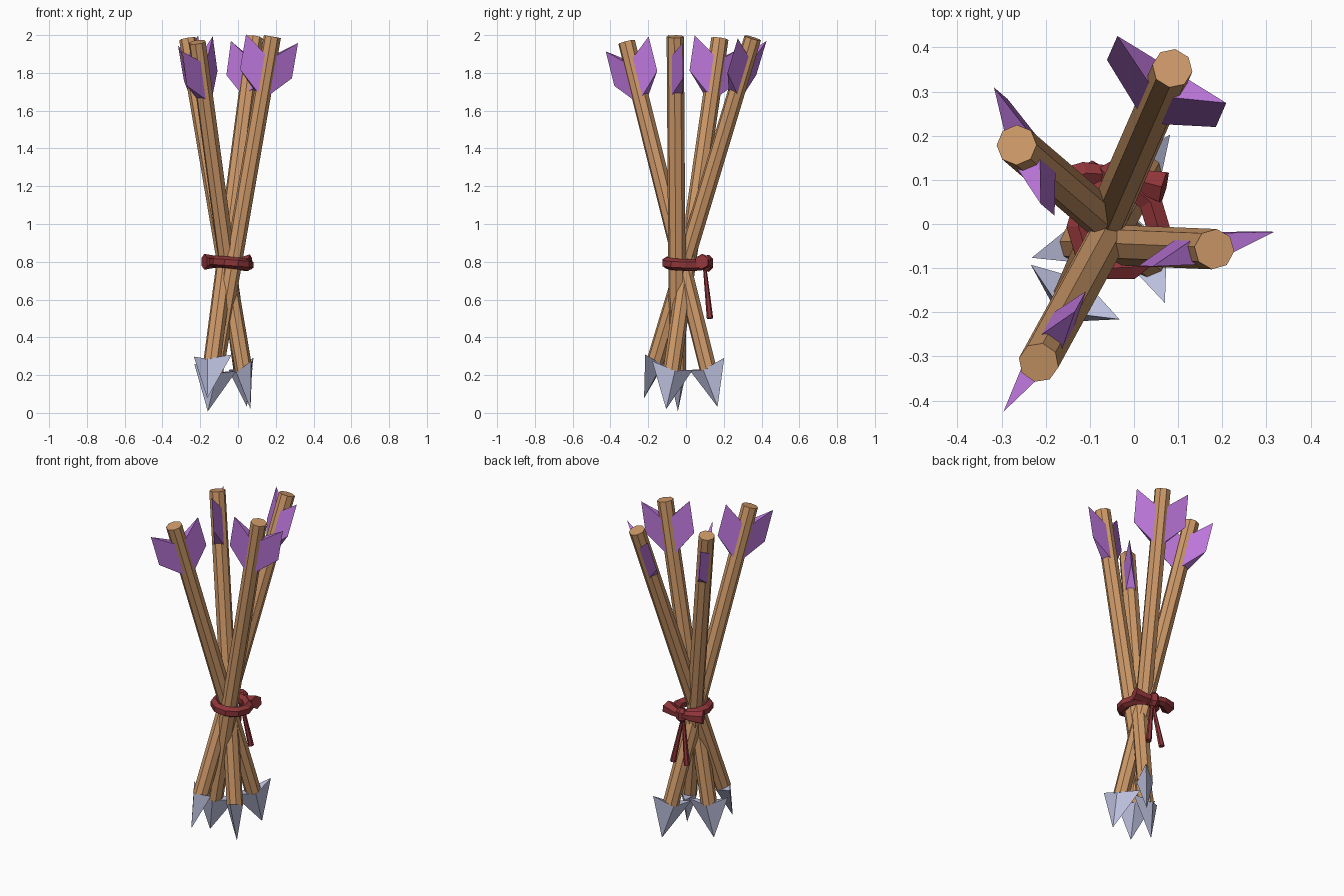
import bpy, math
from mathutils import Vector, Matrix

if "Cube" in bpy.data.objects:
    bpy.data.objects.remove(bpy.data.objects["Cube"])


def material(name, rgb):
    m = bpy.data.materials.new(name)
    m.diffuse_color = (*rgb, 1)
    m.use_nodes = True
    m.node_tree.nodes["Principled BSDF"].inputs["Base Color"].default_value = m.diffuse_color
    return m


WOOD = material("wood", (0.62, 0.32, 0.14))
PURPLE = material("purple_feather", (0.50, 0.18, 0.70))
STEEL = material("steel", (0.50, 0.52, 0.72))
RED = material("red_cord", (0.27, 0.035, 0.04))


def make(name, verts, faces, mat, matrix=Matrix()):
    me = bpy.data.meshes.new(name)
    me.from_pydata(verts, [], faces)
    me.materials.append(mat)
    me.transform(matrix)
    ob = bpy.data.objects.new(name, me)
    bpy.context.collection.objects.link(ob)
    return ob


def tube(name, points, radii, mat, sides, closed=False, matrix=Matrix(), up=(0, 0, 1)):
    """Sweep a polygon along a path, with a radius at each point."""
    pts = [Vector(p) for p in points]
    n, verts, faces = len(pts), [], []
    for i, p in enumerate(pts):
        a = pts[(i - 1) % n] if closed or i else p
        b = pts[(i + 1) % n] if closed or i < n - 1 else p
        t = (b - a).normalized()
        e1 = t.cross(Vector(up)).normalized()
        e2 = t.cross(e1)
        for k in range(sides):
            w = 2 * math.pi * (k + 0.5) / sides
            verts.append(p + (e1 * math.cos(w) + e2 * math.sin(w)) * radii[i])
    for i in range(n if closed else n - 1):
        j = (i + 1) % n
        for k in range(sides):
            m = (k + 1) % sides
            faces.append((i * sides + k, i * sides + m, j * sides + m, j * sides + k))
    if not closed:
        faces.append(tuple(reversed(range(sides))))
        faces.append(tuple(range((n - 1) * sides, n * sides)))
    return make(name, verts, faces, mat, matrix)


def arrow(i, tip, top, angle):
    """One arrow; local z runs from the tip to the nock, local x is the vane direction."""
    tip, top = Vector(tip), Vector(top)
    L = (top - tip).length
    z = (top - tip).normalized()
    u = Vector((math.cos(math.radians(angle)), math.sin(math.radians(angle)), 0))
    u = (u - z * u.dot(z)).normalized()
    v = z.cross(u)
    M = Matrix((u, v, z)).transposed().to_4x4()
    M.translation = tip
    # octagonal shaft
    tube(f"arrow_shaft_{i}", [(0, 0, 0.205), (0, 0, L)], [0.046, 0.046], WOOD, 8,
         matrix=M, up=(1, 0, 0))
    # barbed head with a diamond section
    w, b, t, c = 0.118, 0.237, 0.046, 0.205
    make(f"arrow_head_{i}",
         [(0, 0, 0), (w, 0, b), (0, t, c), (-w, 0, b), (0, -t, c)],
         [(0, 2, 1), (0, 3, 2), (0, 4, 3), (0, 1, 4), (1, 2, 4), (2, 3, 4)], STEEL, M)
    # chevron fletching, thick at the shaft and sharp outside
    w, t = 0.145, 0.036
    for side, s in (("left", -1), ("right", 1)):
        f = [(0, 2, 3, 1), (2, 4, 5, 3), (0, 4, 2), (1, 3, 5), (0, 1, 5, 4)]
        # corners: front, outer, back; each as (bottom, top)
        vs = [(0, -t, L - 0.335), (0, -t, L - 0.12),
              (s * w, 0, L - 0.20), (s * w, 0, L - 0.01),
              (0, t, L - 0.335), (0, t, L - 0.12)]
        if s < 0:
            f = [tuple(reversed(q)) for q in f]
        make(f"fletching_{side}_{i}", vs, f, PURPLE, M)


# four crossing arrows: tip, nock end, vane angle
arrow(1, (-0.163, -0.222, 0.078), (0.087, 0.353, 1.985), -32.5)
arrow(2, (0.066, -0.105, 0.020), (-0.266, 0.179, 1.980), 113)
arrow(3, (-0.160, -0.043, 0.008), (0.182, -0.057, 1.992), 15.4)
arrow(4, (0.047, 0.167, 0.032), (-0.216, -0.314, 1.963), 55)

# cord wrapped around the crossing
ring = []
for k in range(10):
    a = 2 * math.pi * k / 10
    x, y = 0.09 * math.cos(a), 0.098 * math.sin(a)
    ring.append((-0.036 + x, -0.006 + y, 0.792 - 0.1 * x - 0.03 * y))
tube("cord_ring", ring, [0.031] * 10, RED, 6, closed=True)

# bow lobes, knot and hanging tails at the back
tube("bow_lobe_left", [(-0.05, 0.112, 0.795), (-0.11, 0.115, 0.80), (-0.178, 0.085, 0.80)],
     [0.022, 0.030, 0.042], RED, 6)
tube("bow_lobe_right", [(-0.05, 0.112, 0.79), (0.0, 0.10, 0.79), (0.068, 0.083, 0.80)],
     [0.022, 0.028, 0.040], RED, 6)
tube("bow_knot", [(-0.05, 0.105, 0.832), (-0.05, 0.112, 0.812),
                  (-0.05, 0.112, 0.772), (-0.05, 0.105, 0.752)],
     [0.016, 0.032, 0.032, 0.016], RED, 6, up=(0, 1, 0))
for side, x in (("left", -0.095), ("right", 0.0)):
    tube(f"cord_tail_{side}", [(-0.05, 0.098, 0.78), (x, 0.127, 0.50)],
         [0.009, 0.017], RED, 6, up=(0, 1, 0))
